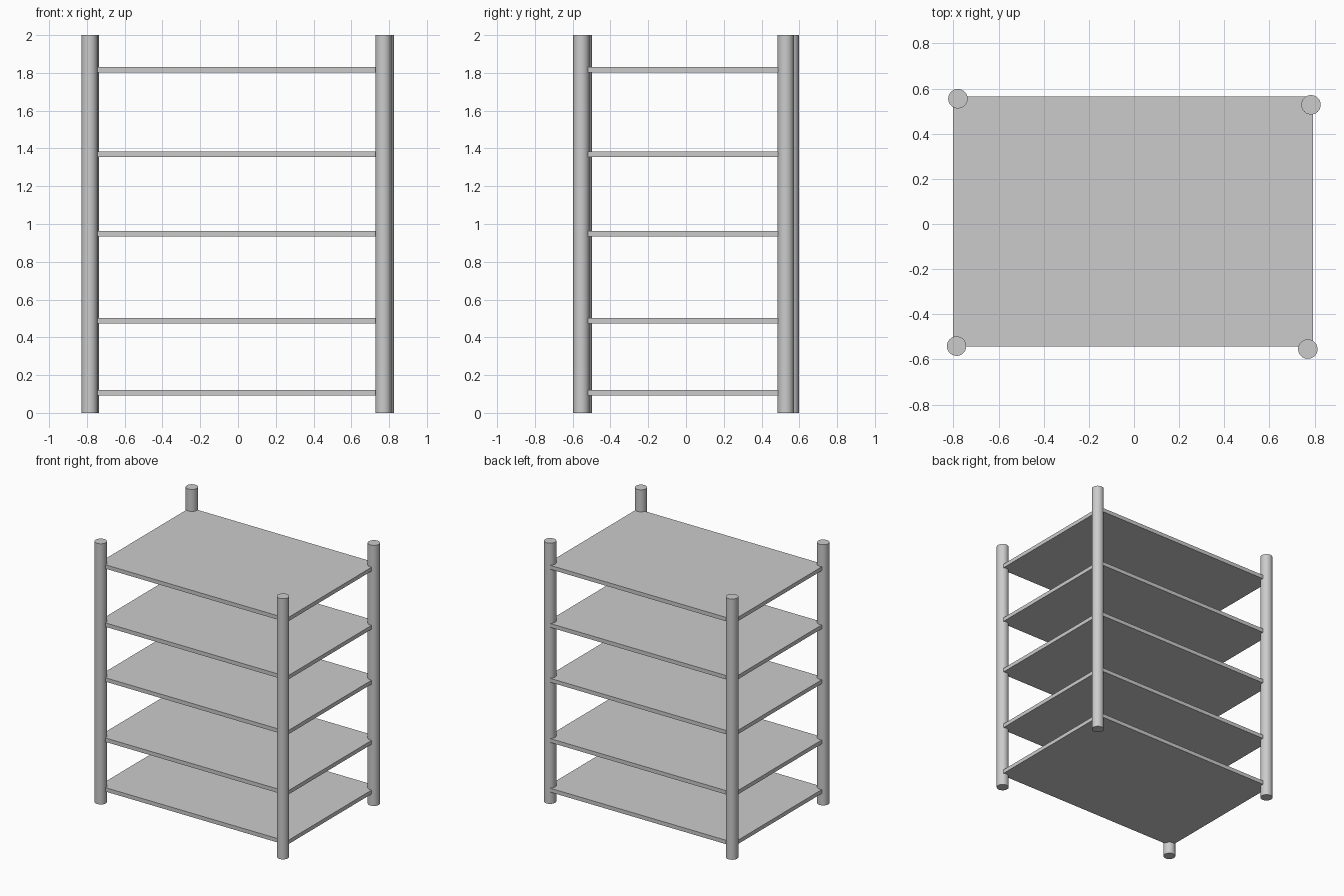
import bpy

if "Cube" in bpy.data.objects:
    bpy.data.objects.remove(bpy.data.objects["Cube"])

POST_R, HEIGHT = 0.043, 2.0
SHELF_T = 0.03

# Four round corner posts, slightly unevenly placed
posts = {
    "front_left_post": (-0.786, -0.541),
    "front_right_post": (0.77, -0.554),
    "back_left_post": (-0.78, 0.555),
    "back_right_post": (0.784, 0.528),
}
for name, (x, y) in posts.items():
    bpy.ops.mesh.primitive_cylinder_add(vertices=48, radius=POST_R, depth=HEIGHT,
                                        location=(x, y, HEIGHT / 2))
    bpy.context.object.name = name
    bpy.ops.object.shade_smooth_by_angle()

# Five flat shelves running into the posts
x0, x1, y0, y1 = -0.802, 0.794, -0.543, 0.564
for i, z in enumerate((0.106, 0.487, 0.949, 1.37, 1.816), 1):
    bpy.ops.mesh.primitive_cube_add(size=1, location=((x0 + x1) / 2, (y0 + y1) / 2, z))
    shelf = bpy.context.object
    shelf.name = f"shelf_{i}"
    shelf.scale = (x1 - x0, y1 - y0, SHELF_T)
